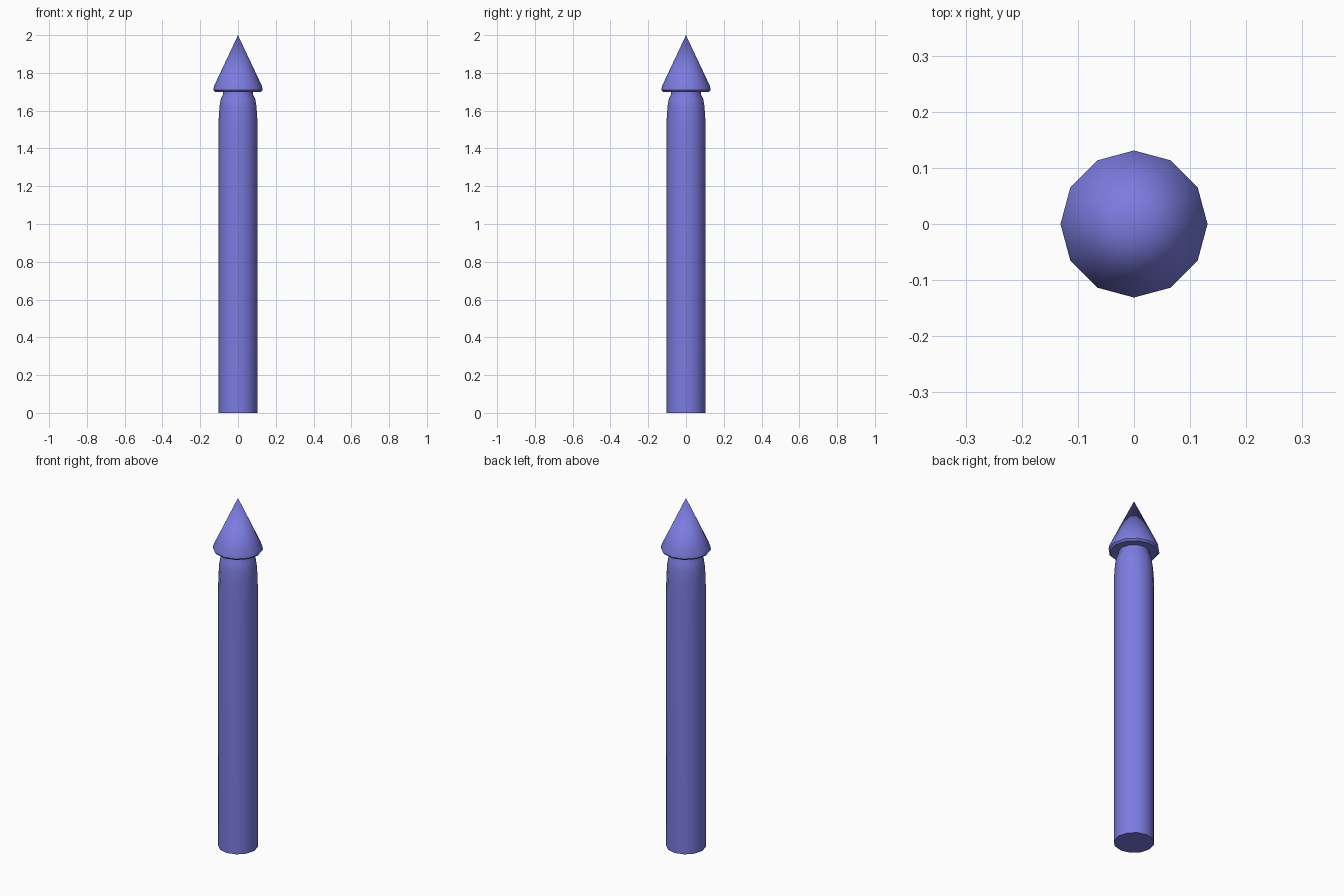
import bpy, bmesh, math

if "Cube" in bpy.data.objects:
    bpy.data.objects.remove(bpy.data.objects["Cube"])

SIDES = 12

mat = bpy.data.materials.new("violet_paint")
mat.diffuse_color = (0.2, 0.2, 0.75, 1)
mat.use_nodes = True
mat.node_tree.nodes["Principled BSDF"].inputs["Base Color"].default_value = mat.diffuse_color


def lathe(name, profile):
    """Revolve (radius, z) points around z; ends are capped, radius 0 is a tip."""
    bm = bmesh.new()
    rings = []
    for r, z in profile:
        n = SIDES if r > 0 else 1
        rings.append([bm.verts.new((r * math.cos(math.tau * i / SIDES),
                                    r * math.sin(math.tau * i / SIDES), z))
                      for i in range(n)])
    for a, b in zip(rings, rings[1:]):
        for i in range(SIDES):
            j = (i + 1) % SIDES
            if len(b) == 1:
                bm.faces.new((a[i], a[j], b[0]))
            else:
                bm.faces.new((a[i], a[j], b[j], b[i]))
    for ring in (rings[0], rings[-1]):
        if len(ring) > 1:
            bm.faces.new(ring)
    bmesh.ops.recalc_face_normals(bm, faces=bm.faces)
    me = bpy.data.meshes.new(name)
    bm.to_mesh(me)
    bm.free()
    me.materials.append(mat)
    ob = bpy.data.objects.new(name, me)
    bpy.context.collection.objects.link(ob)
    bpy.context.view_layer.objects.active = ob
    ob.select_set(True)
    bpy.ops.object.shade_smooth_by_angle(angle=math.radians(40))
    ob.select_set(False)


# Post with rounded shoulder and narrow neck
lathe("post", [(0.104, 0), (0.104, 1.48), (0.102, 1.56), (0.098, 1.62),
               (0.092, 1.66), (0.08, 1.685), (0.08, 1.70)])

# Pointed cap with a slightly turned-in rim
lathe("pointed_cap", [(0.122, 1.70), (0.131, 1.71), (0.127, 1.73), (0, 2.0)])
